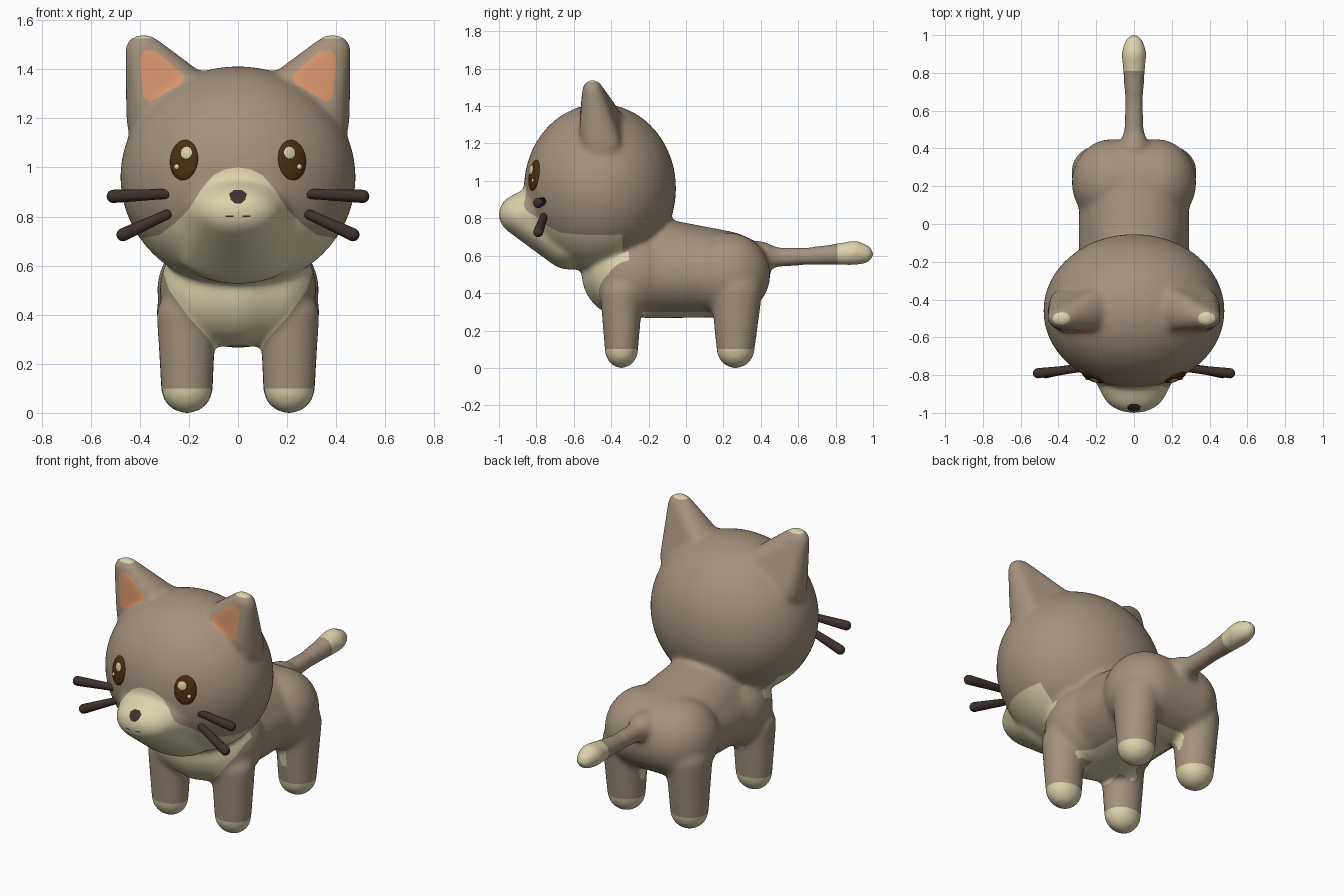
import bpy
import bmesh
from math import cos, sin, pi, radians, sqrt
from mathutils import Matrix, Vector

cube = bpy.data.objects.get("Cube")
if cube:
    bpy.data.objects.remove(cube, do_unlink=True)


def material(name, color):
    mat = bpy.data.materials.new(name)
    mat.use_nodes = True
    mat.diffuse_color = (*color, 1)
    mat.node_tree.nodes["Principled BSDF"].inputs["Base Color"].default_value = (*color, 1)
    return mat


FUR = material("taupe fur", (0.37, 0.29, 0.205))
CREAM = material("cream fur", (0.72, 0.65, 0.41))
PINK = material("peach inner ear", (0.68, 0.30, 0.15))
DARK = material("dark brown", (0.05, 0.031, 0.027))
EYE = material("eye brown", (0.07, 0.028, 0.005))


def add_object(name, bm, mats):
    mesh = bpy.data.meshes.new(name)
    for face in bm.faces:
        face.smooth = True
    bm.to_mesh(mesh)
    bm.free()
    for mat in mats:
        mesh.materials.append(mat)
    obj = bpy.data.objects.new(name, mesh)
    bpy.context.collection.objects.link(obj)
    return obj


def blob(bm, *balls, segments=32, rings=18):
    """Convex skin around ellipsoids, each given as (center, radii)."""
    verts = []
    for (cx, cy, cz), (rx, ry, rz) in balls:
        for i in range(rings + 1):
            a = pi * i / rings
            for j in range(segments if 0 < i < rings else 1):
                b = 2 * pi * j / segments
                verts.append(bm.verts.new((cx + rx * sin(a) * cos(b),
                                           cy + ry * sin(a) * sin(b),
                                           cz + rz * cos(a))))
    bmesh.ops.convex_hull(bm, input=verts)
    loose = [v for v in verts if v.is_valid and not v.link_faces]
    bmesh.ops.delete(bm, geom=loose, context='VERTS')


def flip(ball, side):
    (x, y, z), radii = ball
    return (x * side, y, z), radii


bm = bmesh.new()

# Head and muzzle
blob(bm, ((0, -0.46, 0.96), (0.48, 0.407, 0.452)), segments=48, rings=32)
blob(bm, ((0, -0.87, 0.82), (0.175, 0.132, 0.115)),
     ((0, -0.70, 0.83), (0.26, 0.17, 0.19)),
     ((0, -0.62, 0.66), (0.25, 0.15, 0.135)))

# Torso: chest, back and rump
blob(bm, ((0.11, -0.28, 0.5), (0.21, 0.24, 0.23)),
     ((-0.11, -0.28, 0.5), (0.21, 0.24, 0.23)),
     ((0, -0.33, 0.51), (0.22, 0.23, 0.24)))
blob(bm, ((0, -0.2, 0.6), (0.24, 0.2, 0.21)),
     ((0, -0.2, 0.5), (0.295, 0.2, 0.235)),
     ((0, 0.22, 0.5), (0.29, 0.2, 0.23)))
blob(bm, ((0.12, 0.22, 0.5), (0.21, 0.23, 0.225)),
     ((-0.12, 0.22, 0.5), (0.21, 0.23, 0.225)))

# Legs and ears
LIMBS = [
    [((0.208, -0.345, 0.1), (0.105, 0.09, 0.102)),
     ((0.21, -0.345, 0.4), (0.122, 0.115, 0.1))],
    [((0.208, 0.265, 0.1), (0.106, 0.102, 0.102)),
     ((0.21, 0.27, 0.42), (0.122, 0.14, 0.12))],
    [((0.385, -0.5, 1.485), (0.075, 0.055, 0.057)),
     ((0.395, -0.45, 1.2), (0.06, 0.1, 0.1)),
     ((0.38, -0.47, 1.26), (0.07, 0.1, 0.08)),
     ((0.19, -0.45, 1.33), (0.07, 0.12, 0.07))],
]
for side in (1, -1):
    for limb in LIMBS:
        blob(bm, *[flip(ball, side) for ball in limb])

# Tail, thin at the root and thicker at the tip: (y, z, radius)
TAIL = [(0.39, 0.595, 0.085), (0.48, 0.592, 0.053), (0.65, 0.597, 0.048),
        (0.78, 0.605, 0.056), (0.9, 0.615, 0.067), (0.95, 0.61, 0.053)]
for start, end in zip(TAIL, TAIL[1:]):
    blob(bm, *[((0, y, z), (r, r, r)) for y, z, r in (start, end)])

# Fuse the shapes into one soft skin
bmesh.ops.recalc_face_normals(bm, faces=bm.faces)
body = add_object("body", bm, [FUR, CREAM, PINK, DARK])
remesh = body.modifiers.new("fuse", 'REMESH')
remesh.mode = 'VOXEL'
remesh.voxel_size = 0.013
soften = body.modifiers.new("soften", 'SMOOTH')
soften.factor = 0.5
soften.iterations = 16
skin = bpy.data.meshes.new_from_object(
    body.evaluated_get(bpy.context.evaluated_depsgraph_get()))
body.modifiers.clear()

bm = bmesh.new()
bm.from_mesh(skin)


def cut(point, normal, inside):
    faces = [f for f in bm.faces if inside(f.calc_center_median())]
    edges = {e for f in faces for e in f.edges}
    verts = {v for f in faces for v in f.verts}
    bmesh.ops.bisect_plane(bm, geom=[*verts, *edges, *faces], dist=0.0002,
                           plane_co=point, plane_no=normal)


def cut_path(points, y_max, margin=0.01):
    """Score the skin along a front-view path of (x, z) points."""
    for (xa, za), (xb, zb) in zip(points, points[1:]):
        x0, x1 = min(xa, xb) - margin, max(xa, xb) + margin
        z0, z1 = min(za, zb) - margin, max(za, zb) + margin
        cut((xa, 0, za), Vector((zb - za, 0, xa - xb)).normalized(),
            lambda c: c.y < y_max and x0 < c.x < x1 and z0 < c.z < z1)


def interpolate(points, value):
    for (a, fa), (b, fb) in zip(points, points[1:]):
        if value <= b:
            return fa + (fb - fa) * (value - a) / (b - a)
    return points[-1][1]


# Mask edge as height over x, bib edge as half width over height
MASK = [(0, 1.0), (0.05, 0.993), (0.1, 0.968), (0.15, 0.91), (0.2, 0.83),
        (0.26, 0.77), (0.32, 0.725), (0.4, 0.71), (0.5, 0.71)]
BIB = [(0.24, 0.09), (0.29, 0.11), (0.39, 0.2), (0.5, 0.28), (0.62, 0.32)]
for side in (1, -1):
    cut_path([(x * side, z) for x, z in MASK], -0.33)
    cut_path([(x * side, z) for z, x in BIB], -0.28)
cut((0, -0.34, 0), (0, 1, 0), lambda c: 0.5 < c.z < 0.74)
cut((0, 0, 0.1), (0, 0, 1), lambda c: c.z < 0.15)
cut((0, 0.81, 0), (0, 1, 0), lambda c: c.y > 0.75)
cut((0, 0, 1.525), (0, 0, 1), lambda c: c.z > 1.49)
cut((0, 0, 0.3), (0, 0, 1), lambda c: 0.27 < c.z < 0.33 and -0.25 < c.y < 0.18)


def is_cream(c):
    x = abs(c.x)
    if c.z < 0.1 or c.y > 0.81 or c.z > 1.525:
        return True
    if c.y < -0.34 and 0.6 < c.z < interpolate(MASK, x):
        return True
    if c.y < -0.3 and 0.24 < c.z < 0.62 and x < interpolate(BIB, c.z):
        return True
    width = 0.22 if -0.24 < c.y < 0.16 else 0.1
    return -0.31 < c.y < 0.3 and 0.2 < c.z < 0.3 and x < width


for face in bm.faces:
    face.material_index = int(is_cream(face.calc_center_median()))


def paint(points, y_max, index):
    """Paint a convex front-view outline onto the skin."""
    loop = points + points[:1]
    cut_path(loop, y_max, 0.02)
    mx = sum(p[0] for p in points) / len(points)
    mz = sum(p[1] for p in points) / len(points)

    def within(x, z):
        return all(((xb - xa) * (z - za) - (zb - za) * (x - xa))
                   * ((xb - xa) * (mz - za) - (zb - za) * (mx - xa)) >= 0
                   for (xa, za), (xb, zb) in zip(loop, loop[1:]))
    for face in bm.faces:
        c = face.calc_center_median()
        if c.y < y_max and within(c.x, c.z):
            face.material_index = index


# Inner ears, nose and mouth
INNER_EAR = [(0.22, 1.375), (0.23, 1.34), (0.36, 1.267), (0.385, 1.285),
             (0.4, 1.45), (0.38, 1.478), (0.335, 1.475)]
MOUTH = [(0.018, 0.798), (0.05, 0.798), (0.05, 0.804), (0.018, 0.804)]
NOSE_HALF = [(0.018, 0.907), (0.036, 0.893), (0.03, 0.868), (0.012, 0.853)]
for side in (1, -1):
    paint([(x * side, z) for x, z in INNER_EAR], -0.47, 2)
    paint([(x * side, z) for x, z in MOUTH], -0.9, 3)
paint(NOSE_HALF + [(-x, z) for x, z in reversed(NOSE_HALF)], -0.9, 3)

for face in bm.faces:
    face.smooth = True
bm.to_mesh(body.data)
bm.free()
bpy.data.meshes.remove(skin)


def ellipsoid(name, frame, center, radii, mat):
    part = bmesh.new()
    bmesh.ops.create_uvsphere(
        part, u_segments=24, v_segments=16, radius=1,
        matrix=frame @ Matrix.Translation(center) @ Matrix.Diagonal((*radii, 1)))
    add_object(name, part, [mat])


# Eyes with glints, and whiskers
EYE_RADII = (0.062, 0.018, 0.083)
WHISKERS = {"upper": ((0.29, -0.765, 0.892), (0.508, -0.79, 0.882)),
            "lower": ((0.29, -0.76, 0.808), (0.468, -0.79, 0.726))}
for label, side in (("left", 1), ("right", -1)):
    frame = (Matrix.Translation((0.22 * side, -0.811, 1.03))
             @ Matrix.Rotation(radians(24 * side), 4, 'Z')
             @ Matrix.Rotation(radians(-9), 4, 'X'))
    ellipsoid(label + "_eye", frame, (0, 0, 0), EYE_RADII, EYE)
    for glint, u, w, r in (("large", -0.016, 0.027, 0.026), ("small", 0.024, -0.03, 0.011)):
        depth = EYE_RADII[1] * sqrt(1 - (u / EYE_RADII[0]) ** 2 - (w / EYE_RADII[2]) ** 2)
        ellipsoid(f"{label}_eye_{glint}_glint", frame, (u * side, -depth, w),
                  (r, 0.006, r), CREAM)
    for level, (root, tip) in WHISKERS.items():
        part = bmesh.new()
        blob(part, flip((root, (0.02, 0.02, 0.02)), side),
             flip((tip, (0.027, 0.027, 0.027)), side), segments=16, rings=10)
        bmesh.ops.recalc_face_normals(part, faces=part.faces)
        add_object(f"{label}_{level}_whisker", part, [DARK])
